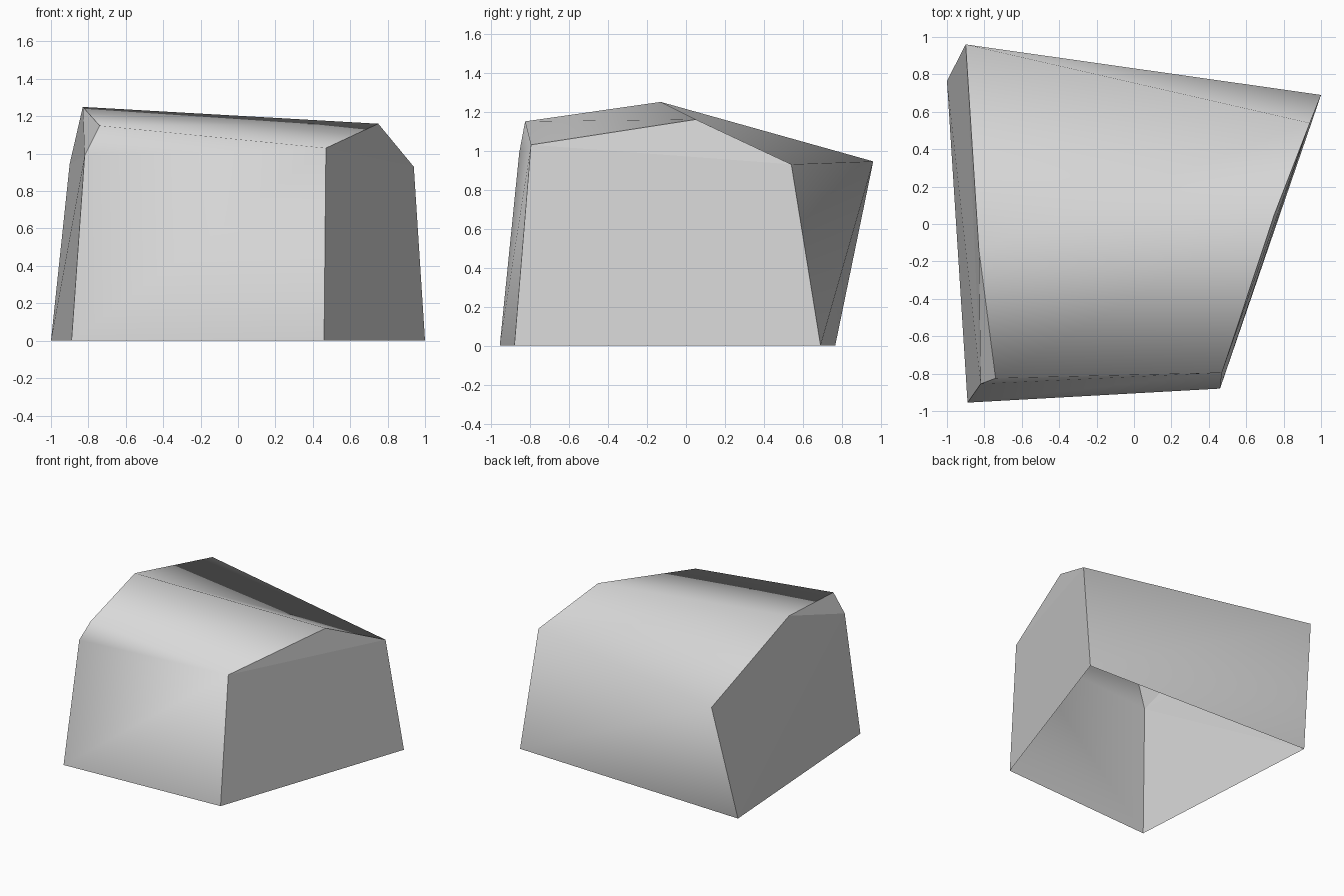
import bpy, bmesh

if "Cube" in bpy.data.objects:
    bpy.data.objects.remove(bpy.data.objects["Cube"])

# End profiles running from the front ground, over the ridge, to the back ground
left = [(-0.89, -0.955, 0), (-0.82, -0.855, 0.99), (-0.74, -0.825, 1.15),
        (-0.83, -0.13, 1.25), (-0.90, 0.96, 0.945), (-1.00, 0.765, 0)]
right = [(0.46, -0.88, 0), (0.47, -0.795, 1.03), (0.75, 0.05, 1.16),
         (0.94, 0.54, 0.93), (1.00, 0.69, 0)]

bm = bmesh.new()
L = [bm.verts.new(p) for p in left]
R = [bm.verts.new(p) for p in right]


def face(*verts, smooth=False):
    f = bm.faces.new(verts)
    f.smooth = smooth


# Smooth shell: front wall, clipped corner, roof slopes and back wall
face(L[0], R[0], R[1], smooth=True)
face(L[0], R[1], L[1], smooth=True)
face(L[1], R[1], L[2], smooth=True)
for i in range(1, 4):
    face(L[i + 1], R[i], R[i + 1], smooth=True)
for i in range(1, 4):
    face(L[i + 1], R[i + 1], L[i + 2], smooth=True)

# Left end, fanned from the clipped front corner
for i in range(2, 5):
    face(L[i + 1], L[1], L[i])
face(L[5], L[0], L[1])

# Right end: wall and gable
face(R[0], R[4], R[3], R[1])
face(R[1], R[3], R[2])

# Crisp edges where the shell meets the ends
for e in bm.edges:
    if len({f.smooth for f in e.link_faces}) > 1:
        e.smooth = False

mesh = bpy.data.meshes.new("block_shell")
bm.to_mesh(mesh)
bm.free()

grey = bpy.data.materials.new("light grey")
grey.diffuse_color = (0.7, 0.7, 0.7, 1)
grey.use_nodes = True
grey.node_tree.nodes["Principled BSDF"].inputs["Base Color"].default_value = grey.diffuse_color
mesh.materials.append(grey)
shell = bpy.data.objects.new("block_shell", mesh)
bpy.context.collection.objects.link(shell)
